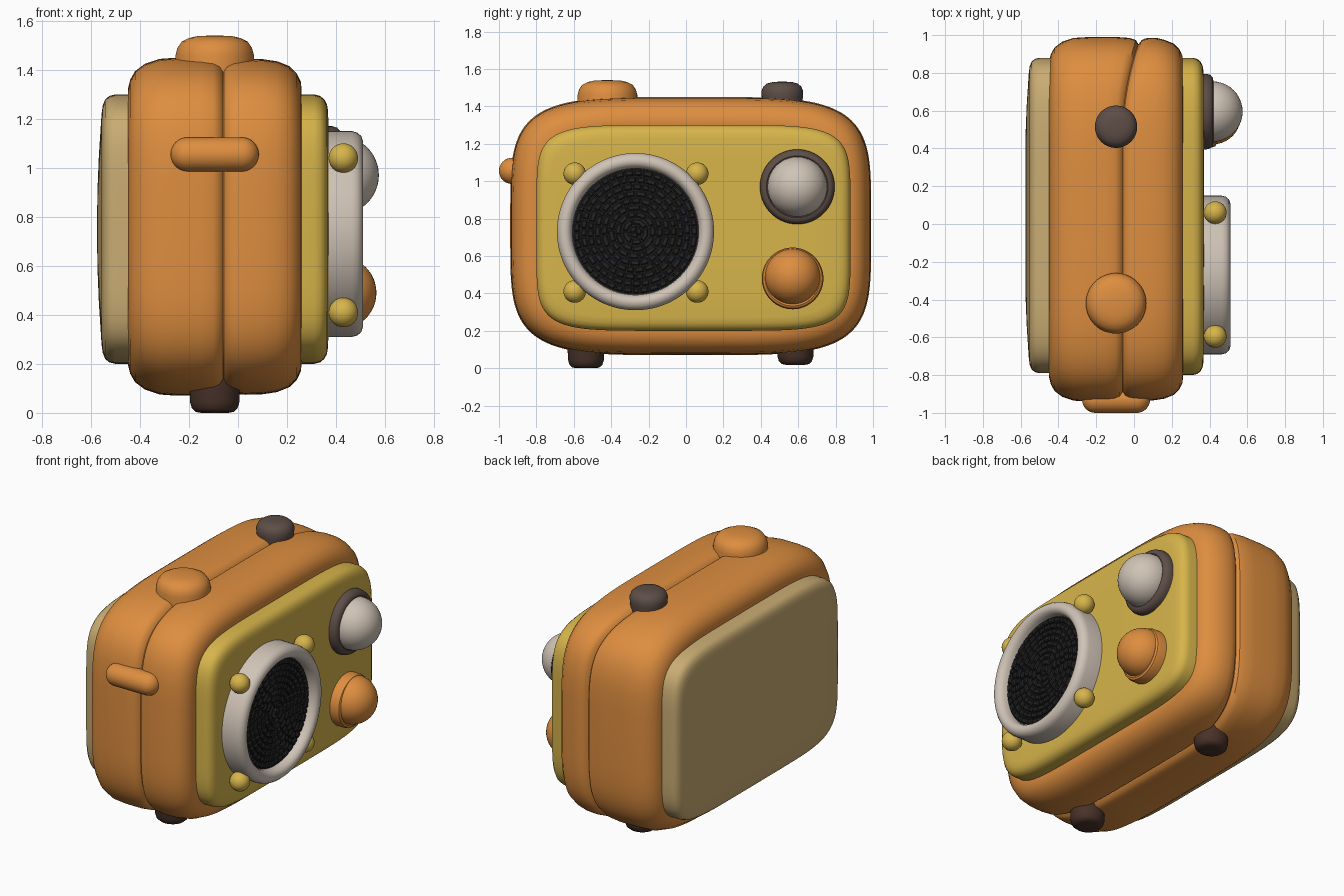
import bpy, bmesh, math, random
from math import sin, cos, pi, tau, copysign
from mathutils import Vector

random.seed(4)
cube = bpy.data.objects.get("Cube")
if cube:
    bpy.data.objects.remove(cube, do_unlink=True)


def material(name, rgb):
    m = bpy.data.materials.new(name)
    m.use_nodes = True
    m.diffuse_color = (*rgb, 1)
    m.node_tree.nodes["Principled BSDF"].inputs["Base Color"].default_value = (*rgb, 1)
    return m


ORANGE = material("orange shell", (0.73, 0.27, 0.05))
YELLOW = material("mustard yellow", (0.68, 0.46, 0.07))
TAN = material("tan", (0.58, 0.41, 0.17))
CREAM = material("warm white", (0.63, 0.55, 0.47))
DARK = material("dark taupe", (0.11, 0.075, 0.063))
BROWN = material("dark brown", (0.065, 0.032, 0.022))
BLACK = material("grille black", (0.018, 0.018, 0.019))


def finish(name, bm, mat, angle=40):
    bmesh.ops.recalc_face_normals(bm, faces=bm.faces)
    me = bpy.data.meshes.new(name)
    bm.to_mesh(me)
    bm.free()
    me.materials.append(mat)
    me.shade_smooth()
    me.set_sharp_from_angle(angle=math.radians(angle))
    ob = bpy.data.objects.new(name, me)
    bpy.context.collection.objects.link(ob)
    return ob


def loft(name, mat, centre, half, profile, axis="X", power=2, count=64, warp=None):
    """Stack superellipse rings along an axis; profile holds (position, inset)."""
    bm = bmesh.new()
    rings = []
    for pos, inset in profile:
        ring = []
        for i in range(count):
            c, s = cos(tau * i / count), sin(tau * i / count)
            u = centre[0] + (half[0] - inset) * copysign(abs(c) ** (2 / power), c)
            v = centre[1] + (half[1] - inset) * copysign(abs(s) ** (2 / power), s)
            co = Vector((pos, u, v) if axis == "X" else (u, v, pos))
            if warp:
                warp(co)
            ring.append(bm.verts.new(co))
        rings.append(ring)
    for a, b in zip(rings, rings[1:]):
        for i in range(count):
            j = (i + 1) % count
            bm.faces.new((a[i], a[j], b[j], b[i]))
    bm.faces.new(rings[0])
    bm.faces.new(rings[-1])
    return finish(name, bm, mat)


def ball(name, mat, loc, radius):
    bm = bmesh.new()
    bmesh.ops.create_uvsphere(bm, u_segments=40, v_segments=24, radius=radius)
    bmesh.ops.translate(bm, verts=bm.verts, vec=loc)
    return finish(name, bm, mat)


# Shell: two puffy halves with a seam that bends forward near the +y end
SEAM = -0.06


def bend_seam(co):
    fade = max(0, 1 - abs(co.x - SEAM) / 0.22)
    co.x += 0.09 * fade * max(0, (co.y - 0.45) / 0.52) ** 2


loft("shell", ORANGE, (0.025, 0.76), (0.965, 0.69), [
    (-0.44, 0.2), (-0.45, 0.13), (-0.44, 0.09), (-0.42, 0.055), (-0.38, 0.025),
    (-0.32, 0.005), (-0.25, 0), (-0.15, 0), (-0.1, 0.005), (-0.075, 0.016),
    (-0.062, 0.036), (-0.058, 0.036), (-0.045, 0.018), (-0.02, 0.008), (0.03, 0.004),
    (0.1, 0.006), (0.16, 0.015), (0.21, 0.035), (0.24, 0.065), (0.257, 0.1),
    (0.26, 0.14), (0.25, 0.2)], power=4.5, count=128, warp=bend_seam)

# Front and back panels
loft("front_panel", YELLOW, (0.04, 0.75), (0.84, 0.55), [
    (0.2, 0), (0.31, 0), (0.335, 0.006), (0.352, 0.02), (0.363, 0.04),
    (0.368, 0.07), (0.37, 0.2)], power=6, count=128)
loft("back_panel", TAN, (0.045, 0.75), (0.835, 0.55), [
    (-0.38, 0), (-0.5, 0), (-0.525, 0.006), (-0.542, 0.02), (-0.552, 0.045),
    (-0.557, 0.08), (-0.568, 0.25), (-0.574, 0.4), (-0.575, 0.5)], power=6, count=128)

# Speaker rim
SY, SZ = -0.27, 0.73
loft("speaker_rim", CREAM, (SY, SZ), (0.42, 0.42), [
    (0.34, 0), (0.465, 0), (0.487, 0.006), (0.503, 0.02), (0.51, 0.04),
    (0.507, 0.058), (0.495, 0.072), (0.475, 0.081), (0.44, 0.085)], count=96)
loft("grille_base", BLACK, (SY, SZ), (0.337, 0.337), [(0.4, 0), (0.452, 0)], count=96)

# Grille: rings of small raised stones
bm = bmesh.new()
RINGS = 9
step = 0.333 / RINGS
for k in range(RINGS):
    n = max(3, int(5.2 * k))
    turn = random.random() * tau
    cuts = [turn + tau * (i + random.uniform(-0.2, 0.2)) / n for i in range(n)]
    for a0, a1 in zip(cuts, cuts[1:] + [cuts[0] + tau]):
        loops = []
        for x, gap in ((0.45, 0.003), (0.46, 0.004), (0.466, 0.01)):
            r0, r1 = k * step + gap, (k + 1) * step - gap
            da = gap / ((k + 0.6) * step)
            corners = [(r, a0 + da + (a1 - a0 - 2 * da) * t)
                       for r, ts in ((r0, (0, 0.5, 1)), (r1, (1, 0.5, 0))) for t in ts]
            loops.append([bm.verts.new((x, SY + r * cos(a), SZ + r * sin(a)))
                          for r, a in corners])
        for lo, hi in zip(loops, loops[1:]):
            for i in range(6):
                j = (i + 1) % 6
                bm.faces.new((lo[i], lo[j], hi[j], hi[i]))
        bm.faces.new(loops[-1])
finish("grille_stones", bm, BLACK, 30)

# Beads around the speaker
for side, y in (("right", -0.595), ("left", 0.06)):
    for level, z in (("lower", 0.41), ("upper", 1.04)):
        ball(f"speaker_bead_{level}_{side}", YELLOW, (0.43, y, z), 0.06)

# Tuning dial and volume knob
loft("dial_base", DARK, (0.595, 0.97), (0.2, 0.2), [
    (0.33, 0), (0.385, 0), (0.405, 0.006), (0.418, 0.02), (0.42, 0.035), (0.41, 0.05)])
ball("dial_dome", CREAM, (0.415, 0.595, 0.97), 0.16)
loft("knob_collar", ORANGE, (0.57, 0.48), (0.165, 0.165), [
    (0.33, 0), (0.41, 0), (0.43, 0.006), (0.437, 0.018), (0.43, 0.04)])
ball("knob_dome", ORANGE, (0.417, 0.57, 0.49), 0.148)

# Buttons on the top
loft("large_button", ORANGE, (-0.42, -0.095), (0.16, 0.16), [
    (1.38, 0), (1.46, 0), (1.49, 0.008), (1.515, 0.025), (1.53, 0.055),
    (1.538, 0.09), (1.54, 0.14)], axis="Z").location = (0, 0, 0)
loft("small_button", DARK, (0.515, -0.095), (0.112, 0.112), [
    (1.38, 0.01), (1.45, 0.002), (1.48, 0), (1.505, 0.01), (1.522, 0.03),
    (1.53, 0.06), (1.532, 0.095)], axis="Z")
for name in ("large_button", "small_button"):
    # Turn the round parts so that their offset runs along the length
    for v in bpy.data.objects[name].data.vertices:
        v.co.x, v.co.y = v.co.y, v.co.x
    bpy.data.objects[name].data.flip_normals()

# Feet
for name, y, z in (("right_foot", -0.535, 0), ("left_foot", 0.585, 0.018)):
    loft(name, BROWN, (-0.095, y), (0.105, 0.1), [
        (z, 0.05), (z + 0.004, 0.028), (z + 0.018, 0.012), (z + 0.045, 0.004),
        (0.16, 0)], axis="Z")

# Side grip: a capsule across the seam
R, HALF = 0.07, 0.11
ends = [(R * sin(a), R - R * cos(a)) for a in [pi / 2 * i / 8 * 0.99 for i in range(9)]]
grip = [(-0.095 - HALF - d, i) for d, i in reversed(ends)] + [(-0.095 + HALF + d, i) for d, i in ends]
loft("side_grip", ORANGE, (-0.93, 1.055), (R, R), grip, count=32)
